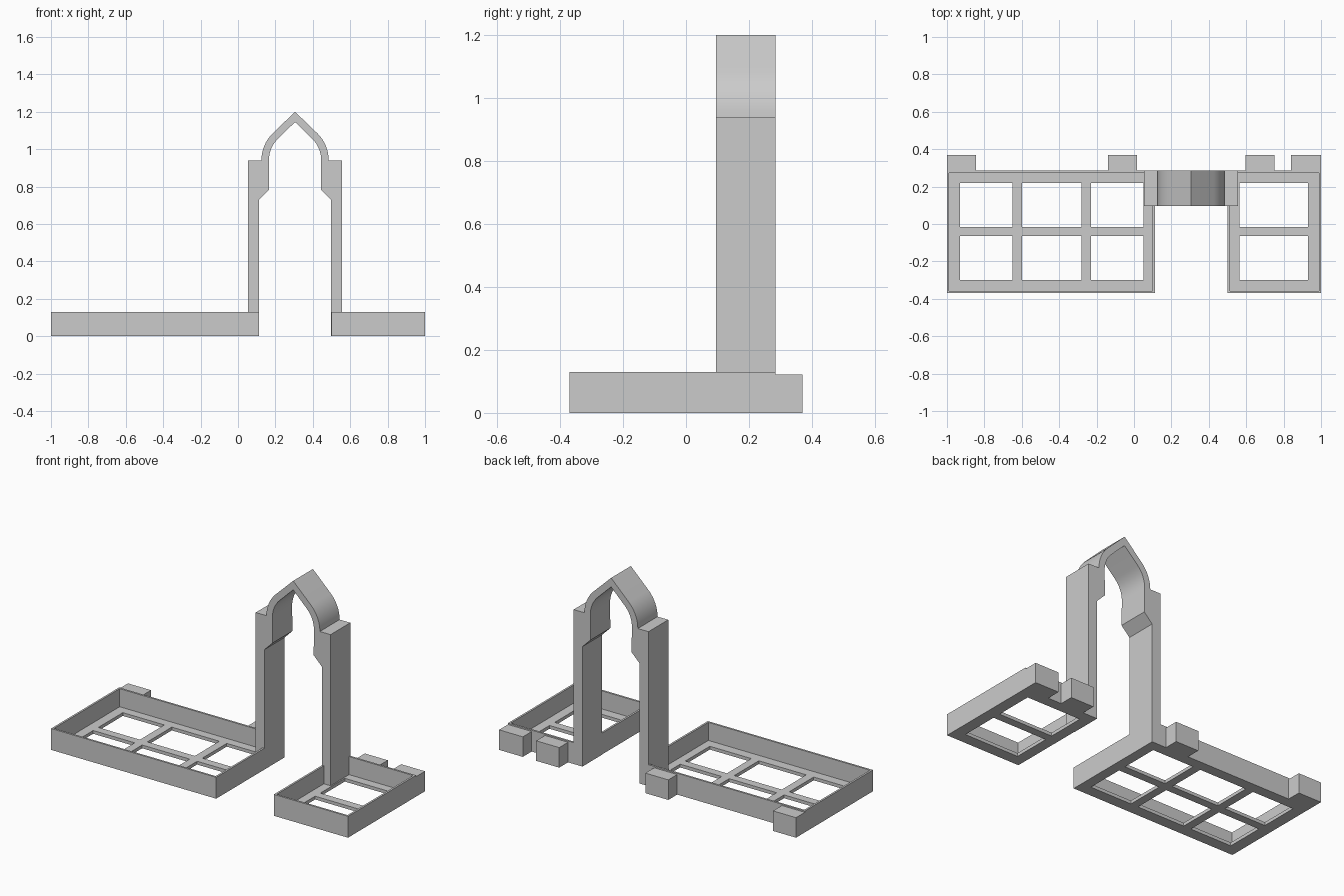
import bpy
import bmesh
from math import cos, sin, pi, radians

cube = bpy.data.objects.get("Cube")
if cube:
    bpy.data.objects.remove(cube, do_unlink=True)

# One plain stone grey for everything
GREY = (0.6, 0.6, 0.6, 1)
stone = bpy.data.materials.new("stone grey")
stone.use_nodes = True
stone.diffuse_color = GREY
stone.node_tree.nodes["Principled BSDF"].inputs["Base Color"].default_value = GREY

FRONT, BACK = -0.37, 0.285
RIM, FLOOR, WALL = 0.13, 0.02, 0.012


def finish(name, bm):
    bmesh.ops.recalc_face_normals(bm, faces=bm.faces)
    mesh = bpy.data.meshes.new(name)
    bm.to_mesh(mesh)
    bm.free()
    mesh.materials.append(stone)
    obj = bpy.data.objects.new(name, mesh)
    bpy.context.collection.objects.link(obj)
    return obj


def raise_faces(bm, faces, height, keep):
    """Extrude faces straight up and return the new top faces."""
    out = bmesh.ops.extrude_face_region(bm, geom=faces, use_keep_orig=keep)["geom"]
    verts = [g for g in out if isinstance(g, bmesh.types.BMVert)]
    bmesh.ops.translate(bm, verts=verts, vec=(0, 0, height))
    if not keep:
        bmesh.ops.delete(bm, geom=[f for f in faces if f.is_valid], context="FACES_ONLY")
    return [g for g in out if isinstance(g, bmesh.types.BMFace)]


def tray(name, left, right, openings):
    """Shallow tray with a thin rim and a floor pierced by rectangular openings."""
    rows = [(-0.30, -0.065), (-0.015, 0.22)]
    xs = [left, left + WALL, *sum(openings, ()), right - WALL, right]
    ys = [FRONT, FRONT + WALL, *sum(rows, ()), BACK - WALL, BACK]
    bm = bmesh.new()
    grid = [[bm.verts.new((x, y, 0)) for y in ys] for x in xs]
    cells = []
    for i in range(len(xs) - 1):
        for j in range(len(ys) - 1):
            if (xs[i], xs[i + 1]) in openings and (ys[j], ys[j + 1]) in rows:
                continue
            cells.append(bm.faces.new((grid[i][j], grid[i + 1][j],
                                       grid[i + 1][j + 1], grid[i][j + 1])))
    tops = raise_faces(bm, cells, FLOOR, True)

    def on_rim(face):
        c = face.calc_center_median()
        return (c.x < left + WALL or c.x > right - WALL
                or c.y < FRONT + WALL or c.y > BACK - WALL)

    raise_faces(bm, [f for f in tops if on_rim(f)], RIM - FLOOR, False)
    return finish(name, bm)


def block(name, left, right):
    bm = bmesh.new()
    bmesh.ops.create_cube(bm, size=1)
    for v in bm.verts:
        v.co.x = left if v.co.x < 0 else right
        v.co.y = BACK if v.co.y < 0 else 0.37
        v.co.z = 0 if v.co.z < 0 else 0.122
    return finish(name, bm)


def arch(name):
    """Pointed doorway: half profile mirrored about its centre, then extruded."""
    middle, spring, steps = 0.305, 0.94, 8

    def arc(radius):
        return [(0.328 - radius * cos(a), spring + radius * sin(a))
                for a in (pi / 4 * k / steps for k in range(steps + 1))]

    outer = [(0.053, 0), (0.053, spring)] + arc(0.203)
    inner = [(0.112, 0), (0.112, 0.73), (0.167, 0.785)] + arc(0.163)

    def mirror(points):
        return [(2 * middle - x, z) for x, z in reversed(points)]

    outline = (outer + [(middle, 1.20)] + mirror(outer)
               + list(reversed(inner + [(middle, 1.145)] + mirror(inner))))
    bm = bmesh.new()
    face = bm.faces.new([bm.verts.new((x, 0.095, z)) for x, z in outline])
    out = bmesh.ops.extrude_face_region(bm, geom=[face], use_keep_orig=True)["geom"]
    bmesh.ops.translate(bm, verts=[g for g in out if isinstance(g, bmesh.types.BMVert)],
                        vec=(0, BACK - 0.095, 0))
    return finish(name, bm)


# Pierced trays either side of the doorway
tray("right_tray", -1.0, 0.112, [(-0.93, -0.65), (-0.60, -0.28), (-0.23, 0.05)])
tray("left_tray", 0.50, 1.0, [(0.565, 0.93)])

# Blocks behind the back rims
for number, (a, b) in enumerate([(-1, -0.845), (-0.14, 0.015), (0.595, 0.75), (0.84, 1)], 1):
    block(f"back_block_{number}", a, b)

# Doorway with smooth shoulders and sharp edges
doorway = arch("pointed_doorway")
bpy.ops.object.select_all(action="DESELECT")
doorway.select_set(True)
bpy.context.view_layer.objects.active = doorway
bpy.ops.object.shade_smooth_by_angle(angle=radians(30))
